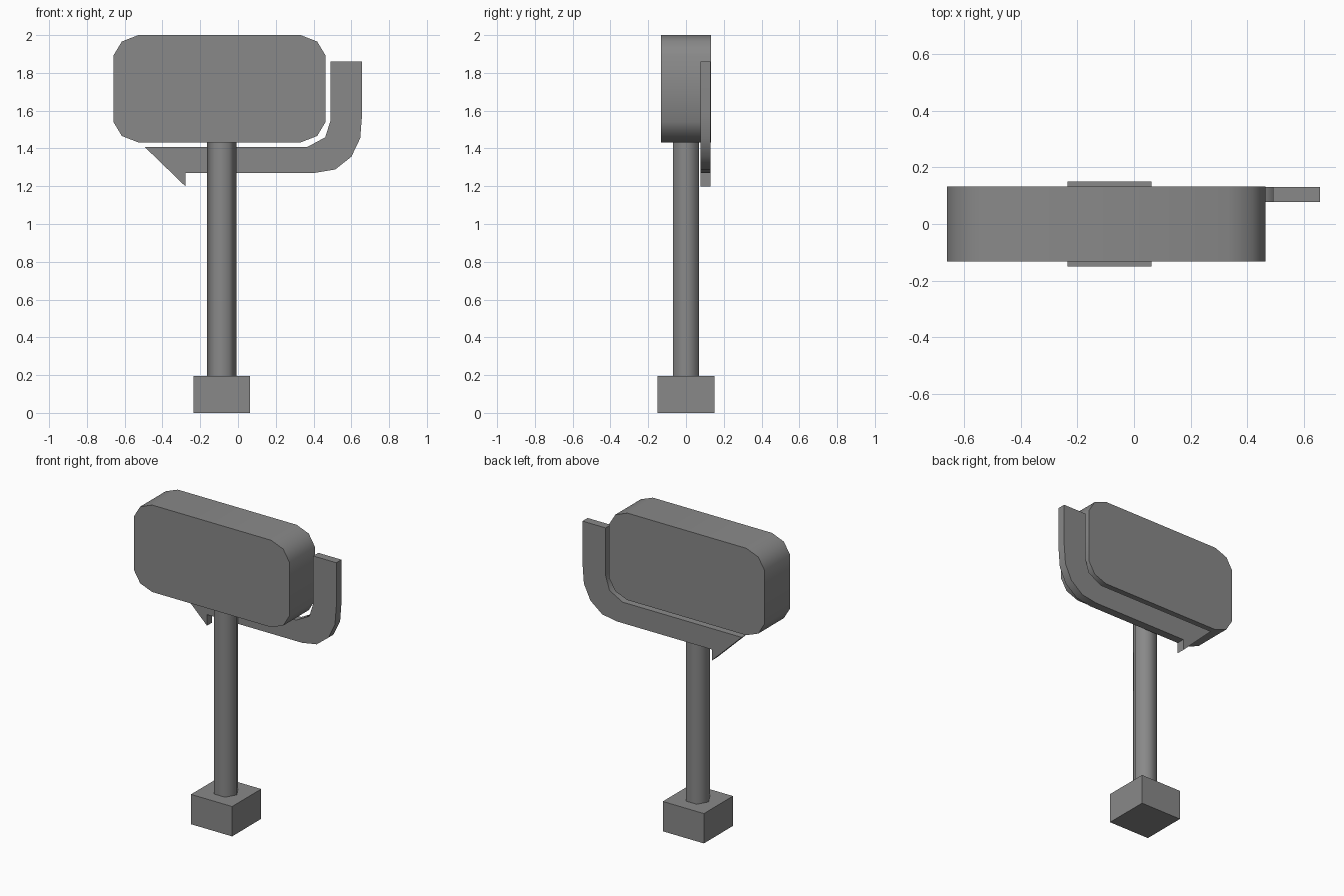
import bpy
import bmesh
from math import radians

cube = bpy.data.objects.get("Cube")
if cube:
    bpy.data.objects.remove(cube, do_unlink=True)

GRAY = 0.25
gray = bpy.data.materials.new("plain gray")
gray.use_nodes = True
gray.diffuse_color = (GRAY, GRAY, GRAY, 1)
gray.node_tree.nodes["Principled BSDF"].inputs["Base Color"].default_value = gray.diffuse_color


def finish(obj, name):
    """Name the part, colour it and smooth its shallow edges."""
    obj.name = obj.data.name = name
    obj.data.materials.append(gray)
    bpy.ops.object.select_all(action='DESELECT')
    obj.select_set(True)
    bpy.context.view_layer.objects.active = obj
    bpy.ops.object.shade_smooth_by_angle(angle=radians(65))


def extrude_outline(name, points, front, back):
    """Extrude an (x, z) outline from the front y to the back y."""
    bm = bmesh.new()
    face = bm.faces.new([bm.verts.new((x, front, z)) for x, z in points])
    result = bmesh.ops.extrude_face_region(bm, geom=[face])
    moved = [v for v in result["geom"] if isinstance(v, bmesh.types.BMVert)]
    bmesh.ops.translate(bm, verts=moved, vec=(0, back - front, 0))
    bmesh.ops.recalc_face_normals(bm, faces=bm.faces)
    mesh = bpy.data.meshes.new(name)
    bm.to_mesh(mesh)
    bm.free()
    obj = bpy.data.objects.new(name, mesh)
    bpy.context.collection.objects.link(obj)
    finish(obj, name)


POST_X = -0.086

# Square foot
bpy.ops.mesh.primitive_cube_add(size=1, location=(POST_X, 0, 0.0975))
foot = bpy.context.object
foot.scale = (0.297, 0.3, 0.195)
bpy.ops.object.transform_apply(location=False, scale=True)
finish(foot, "foot")

# Six-sided post with corners pointing left and right
bpy.ops.mesh.primitive_cylinder_add(vertices=6, radius=0.078, depth=1.26,
                                    location=(POST_X, 0, 0.815),
                                    rotation=(0, 0, radians(30)))
finish(bpy.context.object, "post")

# Sign board with clipped round corners, one quarter mirrored around
quarter = [(0.562, 0.175), (0.517, 0.250), (0.43, 0.284)]
half = quarter + [(-x, z) for x, z in reversed(quarter)]
outline = half + [(-x, -z) for x, z in half]
extrude_outline("sign_board", [(x - 0.098, z + 1.716) for x, z in outline],
                -0.132, 0.132)

# Bent pointer plate behind the board, with a half arrow head
inner_edge = [(-0.494, 1.408), (0.367, 1.408), (0.462, 1.459), (0.49, 1.549), (0.49, 1.86)]
outer_edge = [(0.657, 1.86), (0.657, 1.58), (0.647, 1.454), (0.60, 1.356),
              (0.515, 1.289), (0.408, 1.271)]
barb = [(-0.278, 1.271), (-0.278, 1.199)]
extrude_outline("pointer_plate", inner_edge + outer_edge + barb, 0.077, 0.13)
